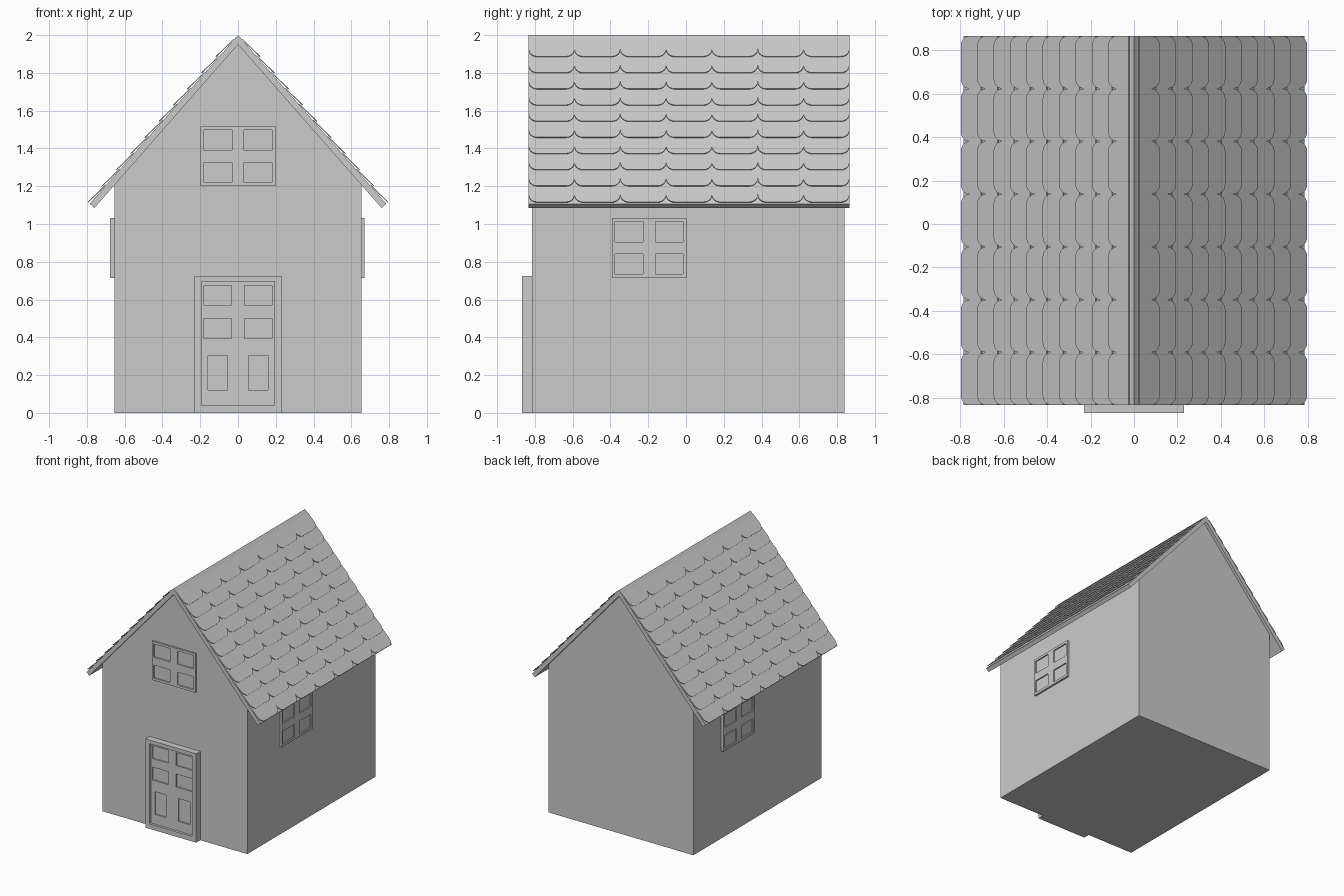
import bpy, bmesh, math
from mathutils import Matrix, Vector

if "Cube" in bpy.data.objects:
    bpy.data.objects.remove(bpy.data.objects["Cube"], do_unlink=True)

# Single plain grey material
grey = bpy.data.materials.new("plain grey")
grey.use_nodes = True
colour = (0.6, 0.6, 0.6, 1)
grey.diffuse_color = colour
grey.node_tree.nodes["Principled BSDF"].inputs["Base Color"].default_value = colour

WALL_X, FRONT, BACK = 0.655, -0.815, 0.84
ROOF_FRONT, ROOF_BACK = -0.833, 0.865
RIDGE, EAVE = Vector((0, 0, 2.0)), Vector((0.785, 0, 1.107))


def finish(name, bm):
    bmesh.ops.recalc_face_normals(bm, faces=bm.faces)
    mesh = bpy.data.meshes.new(name)
    bm.to_mesh(mesh)
    bm.free()
    mesh.materials.append(grey)
    obj = bpy.data.objects.new(name, mesh)
    bpy.context.collection.objects.link(obj)
    return obj


def add_prism(bm, points, direction):
    """Extrude a closed outline along a direction."""
    face = bm.faces.new([bm.verts.new(p) for p in points])
    res = bmesh.ops.extrude_face_region(bm, geom=[face], use_keep_orig=True)
    verts = [g for g in res["geom"] if isinstance(g, bmesh.types.BMVert)]
    bmesh.ops.translate(bm, verts=verts, vec=direction)


def gable_prism(name, profile, y0, y1):
    bm = bmesh.new()
    add_prism(bm, [(x, y0, z) for x, z in profile], (0, y1 - y0, 0))
    return finish(name, bm)


def panel(name, width, height, proud, recesses, matrix):
    """Slab facing -y, with rectangles (x0, x1, z0, z1, depth) sunk in order."""
    bm = bmesh.new()
    sink = 0.02
    bmesh.ops.create_cube(bm, size=1)
    bmesh.ops.scale(bm, vec=(width, proud + sink, height), verts=bm.verts)
    bmesh.ops.translate(bm, vec=(0, (sink - proud) / 2, height / 2), verts=bm.verts)
    cuts = {((x, 0, 0), (1, 0, 0)) for r in recesses for x in r[:2]}
    cuts |= {((0, 0, z), (0, 0, 1)) for r in recesses for z in r[2:4]}
    for co, no in sorted(cuts):
        bmesh.ops.bisect_plane(bm, geom=bm.verts[:] + bm.edges[:] + bm.faces[:],
                               plane_co=co, plane_no=no, dist=1e-5)
    for x0, x1, z0, z1, depth in recesses:
        bm.normal_update()
        inside = []
        for f in bm.faces:
            c = f.calc_center_median()
            if f.normal.y < -0.9 and x0 < c.x < x1 and z0 < c.z < z1:
                inside.append(f)
        bmesh.ops.inset_region(bm, faces=inside, thickness=0, depth=-depth,
                               use_boundary=True)
    bmesh.ops.dissolve_limit(bm, angle_limit=0.01, verts=bm.verts, edges=bm.edges)
    bm.transform(matrix)
    return finish(name, bm)


def mirrored(rects):
    return rects + [(-x1, -x0, z0, z1, d) for x0, x1, z0, z1, d in rects]


# House body
gable_prism("walls", [(-WALL_X, 0), (WALL_X, 0), (WALL_X, 1.21), (0, 1.955), (-WALL_X, 1.21)],
            FRONT, BACK)

# Roof boards, one bent sheet
half = [(EAVE.x, EAVE.z), (0.76, 1.085)]
gable_prism("roof_boards", [(0, RIDGE.z)] + half + [(0, 1.95)]
            + [(-x, z) for x, z in reversed(half)], ROOF_FRONT, ROOF_BACK)

# Roof tiles: overlapping rows with rounded lower corners, mirrored to both slopes
down = (EAVE - RIDGE).normalized()
out = Vector((-down.z, 0, down.x))
slope = (EAVE - RIDGE).length
COLS, ROWS, PITCH, LENGTH = 7, 10, 0.114, 0.13
tile_w = (ROOF_BACK - ROOF_FRONT) / COLS
corner = []
for i in range(6):
    a = math.pi / 2 * i / 5
    corner.append((tile_w / 2 - 0.045 * (1 - math.cos(a)), LENGTH - 0.055 * (1 - math.sin(a))))
outline = [(tile_w / 2, 0)] + corner
outline += [(-y, s) for y, s in reversed(outline)]
tiles = bmesh.new()
for row in range(ROWS):
    start = slope - PITCH * row - LENGTH
    for col in range(COLS):
        mid = ROOF_FRONT + tile_w * (col + 0.5)
        pts = [RIDGE + down * (start + s) + out * (0.010 * s / LENGTH) + Vector((0, mid + y, 0))
               for y, s in outline]
        add_prism(tiles, pts, out * 0.005)
roof_tiles = finish("roof_tiles", tiles)
roof_tiles.modifiers.new("both_slopes", "MIRROR")

# Windows with four sunken panes
panes = mirrored([(0.033, 0.18, 0.02, 0.125, 0.01), (0.033, 0.18, 0.19, 0.298, 0.01)])
for name, place, turn, proud in (
        ("front_window", (0, FRONT, 1.2), 0, 0.015),
        ("left_window", (WALL_X, -0.195, 0.715), 90, 0.016),
        ("right_window", (-WALL_X, 0.285, 0.715), -90, 0.023)):
    spot = Matrix.Translation(place) @ Matrix.Rotation(math.radians(turn), 4, "Z")
    panel(name, 0.395, 0.317, proud, panes, spot)

# Door: frame, sunken leaf and six sunken panels
leaf = [(-0.193, 0.193, 0.04, 0.695, 0.02)]
door_panels = mirrored([(0.035, 0.18, 0.57, 0.675, 0.01), (0.035, 0.18, 0.395, 0.5, 0.01),
                        (0.055, 0.158, 0.12, 0.305, 0.01)])
panel("front_door", 0.46, 0.725, 0.053, leaf + door_panels,
      Matrix.Translation((0, FRONT, 0)))
